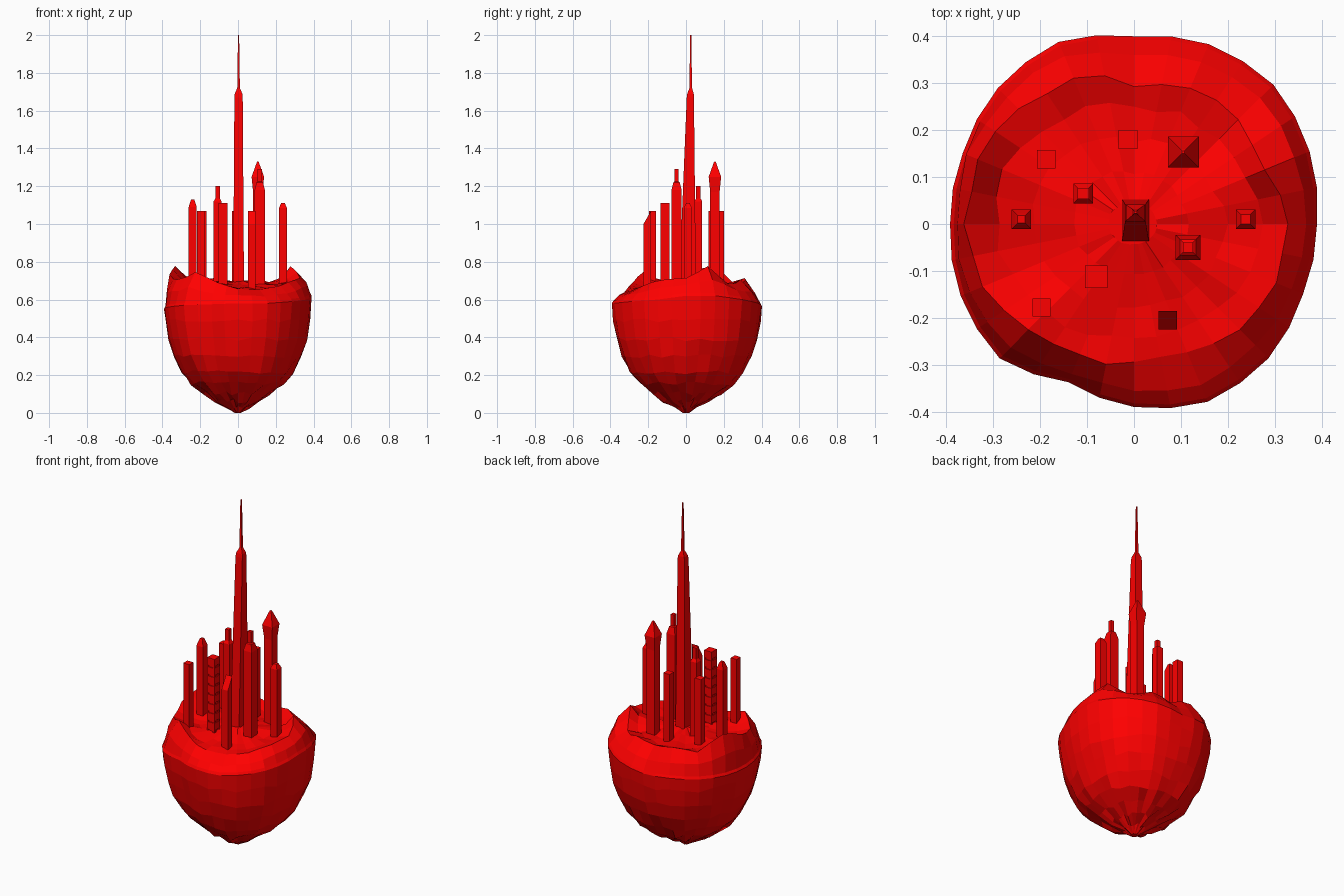
import bpy, bmesh, math, random

if "Cube" in bpy.data.objects:
    bpy.data.objects.remove(bpy.data.objects["Cube"])

random.seed(4)
red = bpy.data.materials.new("red")
red.diffuse_color = (1, 0.0, 0.0, 1)
red.use_nodes = True
red.node_tree.nodes["Principled BSDF"].inputs["Base Color"].default_value = red.diffuse_color


def make(name, rings):
    """Skin a list of closed rings and cap both ends."""
    bm = bmesh.new()
    vs = [[bm.verts.new(p) for p in r] for r in rings]
    n = len(vs[0])
    for a, b in zip(vs, vs[1:]):
        for i in range(n):
            j = (i + 1) % n
            bm.faces.new((a[i], a[j], b[j], b[i]))
    bm.faces.new(vs[0][::-1])
    bm.faces.new(vs[-1])
    bmesh.ops.recalc_face_normals(bm, faces=bm.faces)
    me = bpy.data.meshes.new(name)
    bm.to_mesh(me)
    bm.free()
    me.materials.append(red)
    ob = bpy.data.objects.new(name, me)
    bpy.context.collection.objects.link(ob)
    return ob


def sect(x, y, z, hx, hy=None, tilt=0):
    """Rectangular section; tilt raises the back edge and drops the front."""
    hy = hx if hy is None else hy
    return [(x + sx * hx, y + sy * hy, z + sy * tilt)
            for sx, sy in ((-1, -1), (1, -1), (1, 1), (-1, 1))]


def tower(name, x, y, steps):
    make(name, [sect(x, y, z, h) for z, h in steps])


# Floating rock: rim and ridge shape every 22.5 degrees
RIM_R = [.39, .405, .42, .415, .40, .42, .41, .395, .392, .40, .405, .365, .39, .41, .405, .39]
RIM_Z = [.62, .62, .60, .58, .56, .57, .56, .55, .55, .56, .57, .575, .58, .58, .59, .60]
RIDGE_R = [.33, .31, .31, .31, .30, .33, .34, .365, .36, .35, .32, .31, .29, .30, .31, .32]
RIDGE_Z = [.72, .78, .68, .70, .68, .71, .69, .78, .73, .70, .74, .69, .66, .65, .67, .70]
N = 32


def at(table, i):
    return (table[i // 2 % 16] + table[(i + 1) // 2 % 16]) / 2


def ring(fn, noise_r=0.0, noise_z=0.0):
    out = []
    for i in range(N):
        r, z = fn(i)
        r *= 1 + random.uniform(-noise_r, noise_r)
        z += random.uniform(-noise_z, noise_z)
        a = math.tau * i / N
        out.append((r * math.cos(a), r * math.sin(a), max(z, 0)))
    return out


rings = []
# underside: fraction of rim radius and height
for f, z, nr, nz in ((.04, .0, .2, .0), (.14, .03, .15, .01), (.29, .065, .08, .012),
                     (.45, .105, .05, .012), (.62, .155, .04, .012), (.75, .215, .03, .01),
                     (.86, .30, .015, .01), (.935, .39, .012, .01), (.98, .49, .006, .01)):
    rings.append(ring(lambda i: (f * at(RIM_R, i), z), nr, nz))
# rim and shoulder
rings.append(ring(lambda i: (at(RIM_R, i), at(RIM_Z, i))))
rings.append(ring(lambda i: (.98 * at(RIM_R, i), at(RIM_Z, i) + .014)))
rings.append(ring(lambda i: (.62 * at(RIM_R, i) + .38 * at(RIDGE_R, i),
                             .45 * at(RIM_Z, i) + .55 * at(RIDGE_Z, i)), .01, .008))
rings.append(ring(lambda i: (at(RIDGE_R, i), at(RIDGE_Z, i)), .03, .008))
# floor inside the ridge, rising to a low central mound
for f, base, w in ((.82, .665, .5), (.6, .67, .25), (.36, .685, .1), (.15, .695, .0)):
    rings.append(ring(lambda i: (f * at(RIDGE_R, i), base + w * (at(RIDGE_Z, i) - base)), .03, .006))
make("floating_rock", rings)

# Main tower with leaning front, small cap and needle
make("main_tower", [sect(.003, .007, .62, .029, .046), sect(.003, .023, 1.67, .022, .019),
                    sect(.003, .024, 1.69, .020, .017), sect(.003, .025, 1.72, .007),
                    sect(.003, .025, 2.0, .003)])

# Pointed and stepped towers
tower("flared_tower", .105, .153, [(.64, .025), (1.17, .025), (1.25, .033), (1.325, .006), (1.33, .003)])
tower("stepped_tower", .115, -.05, [(.63, .027), (1.18, .027), (1.22, .017), (1.225, .011), (1.29, .011)])
tower("tiered_tower", -.108, .065, [(.63, .021), (1.12, .021), (1.135, .012), (1.20, .012)])
tower("left_tower", -.24, .01, [(.64, .021), (1.09, .021), (1.12, .012), (1.13, .008)])
tower("right_tower", .238, .01, [(.64, .021), (1.085, .021), (1.105, .012), (1.11, .01)])

# Plain flat towers
for name, x, y, h, top in (("back_left_tower", -.187, .138, .02, 1.07),
                           ("back_tower", -.013, .18, .02, 1.07),
                           ("front_left_tower", -.197, -.178, .019, 1.07)):
    tower(name, x, y, [(.64, h), (top, h)])

# Ribbed tower: recessed core with floor bands between corner posts
tower("ribbed_tower_core", -.08, -.112, [(.63, .019), (1.1, .019)])
for k in range(9):
    z = .64 + k * .0535
    tower("ribbed_tower_band", -.08, -.112, [(z, .0235), (z + .042, .0235)])
for sx in (-1, 1):
    for sy in (-1, 1):
        tower("ribbed_tower_post", -.08 + sx * .02, -.112 + sy * .02, [(.63, .004), (1.11, .004)])
tower("ribbed_tower_roof", -.08, -.112, [(1.075, .024), (1.11, .024)])

# Front tower with slanted roof
make("slant_roof_tower", [sect(.072, -.205, .60, .02), sect(.072, -.205, 1.035, .02, .02, .035)])
